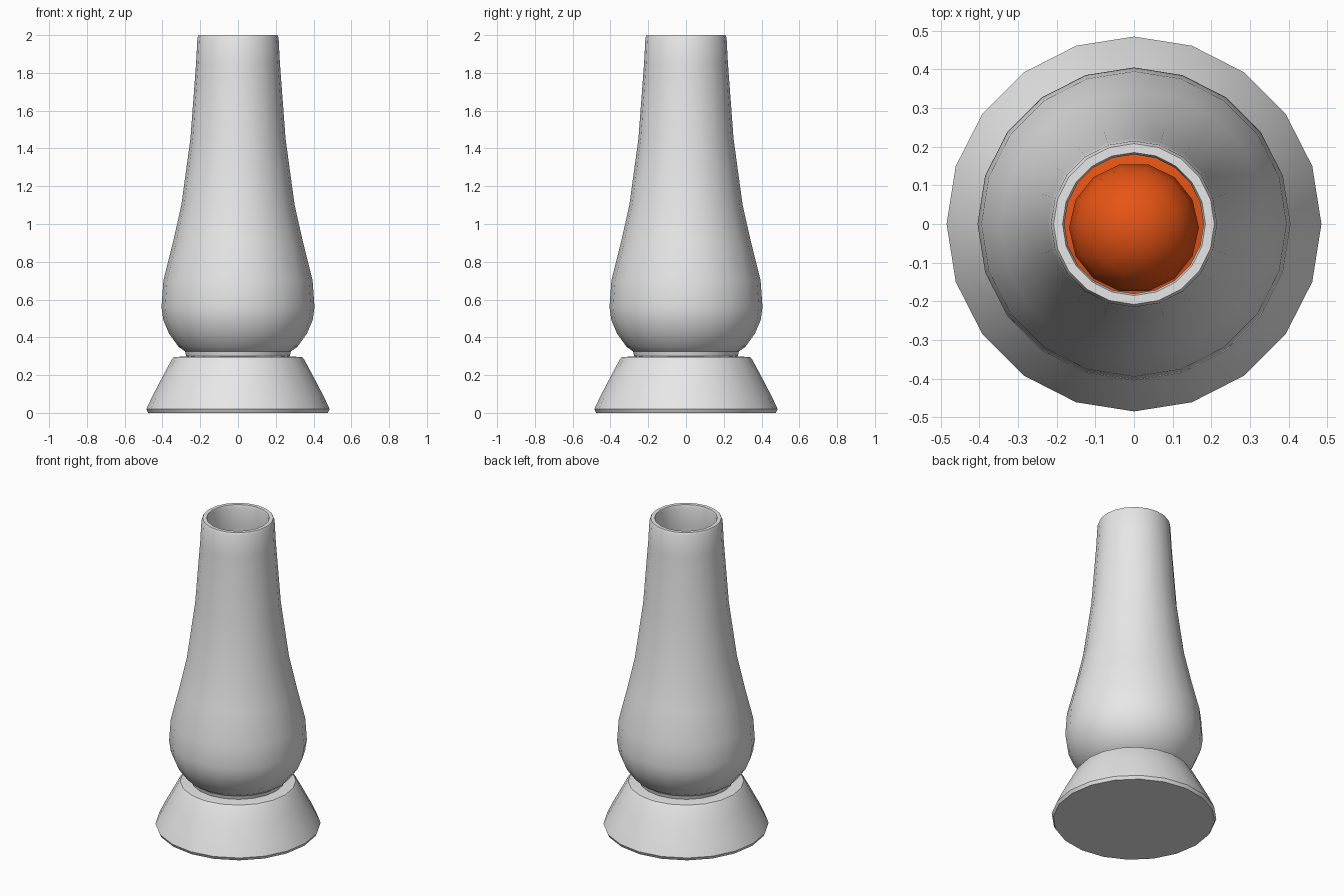
import bpy, bmesh, math

if "Cube" in bpy.data.objects:
    bpy.data.objects.remove(bpy.data.objects["Cube"])

SIDES = 20


def material(name, rgb):
    m = bpy.data.materials.new(name)
    m.diffuse_color = (*rgb, 1)
    m.use_nodes = True
    m.node_tree.nodes["Principled BSDF"].inputs["Base Color"].default_value = m.diffuse_color
    return m


grey = material("light grey", (0.8, 0.8, 0.8))
orange = material("orange", (0.9, 0.1, 0.008))


def lathe(name, profile, mat, angle=35, sides=SIDES):
    """Spin an (r, z) profile about z; r = 0 closes the end."""
    bm = bmesh.new()
    rings = []
    for r, z in profile:
        if r == 0:
            rings.append([bm.verts.new((0, 0, z))] * sides)
        else:
            rings.append([bm.verts.new((r * math.cos(2 * math.pi * i / sides),
                                        r * math.sin(2 * math.pi * i / sides), z))
                          for i in range(sides)])
    for a, b in zip(rings, rings[1:]):
        for i in range(sides):
            j = (i + 1) % sides
            bm.faces.new(list(dict.fromkeys((a[i], a[j], b[j], b[i]))))
    bmesh.ops.recalc_face_normals(bm, faces=bm.faces)
    me = bpy.data.meshes.new(name)
    bm.to_mesh(me)
    bm.free()
    me.materials.append(mat)
    ob = bpy.data.objects.new(name, me)
    bpy.context.collection.objects.link(ob)
    bpy.ops.object.select_all(action='DESELECT')
    ob.select_set(True)
    bpy.context.view_layer.objects.active = ob
    bpy.ops.object.shade_smooth_by_angle(angle=math.radians(angle))
    return ob


# flared foot
lathe("base", [(0, 0), (0.475, 0), (0.485, 0.02), (0.455, 0.085), (0.40, 0.19),
               (0.352, 0.28), (0.34, 0.295), (0.27, 0.30), (0, 0.30)], grey)

# hollow tapered vessel: outside up, over the rim, inside down
lathe("vessel", [(0, 0.302), (0.275, 0.302), (0.28, 0.325), (0.315, 0.35), (0.365, 0.42),
                 (0.395, 0.49), (0.405, 0.56), (0.395, 0.70), (0.345, 0.90),
                 (0.30, 1.10), (0.252, 1.45), (0.222, 1.85), (0.215, 1.985),
                 (0.208, 2.0), (0.185, 2.0), (0.18, 1.985), (0.19, 1.85),
                 (0.222, 1.45), (0.27, 1.10), (0.365, 0.70), (0.375, 0.56),
                 (0.335, 0.42), (0.25, 0.345), (0, 0.34)], grey)

# wax pooled in the bulb
lathe("wax_pool", [(0, 0.35), (0.23, 0.355), (0.325, 0.43), (0.36, 0.52),
                   (0.34, 0.60), (0.22, 0.65), (0, 0.67)], orange, 60)

# wax ball floating above the pool
R = 0.168
ball = lathe("wax_ball", [(0 if k in (0, 8) else R * math.sin(math.pi * k / 8),
                           1.0 - R * math.cos(math.pi * k / 8)) for k in range(9)],
             orange, 60, 14)
ball.location.y = -0.01
